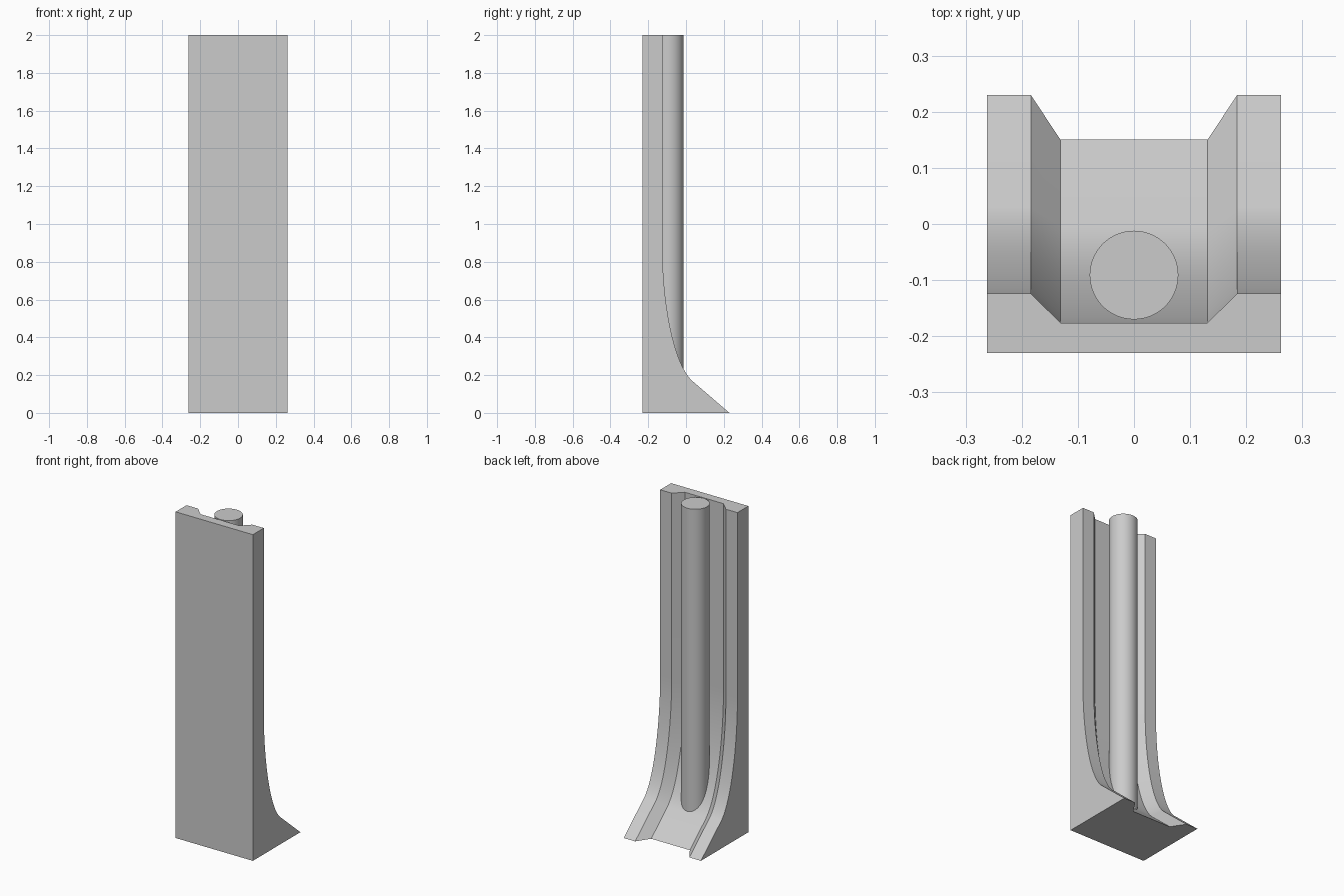
import bpy, bmesh, math
from mathutils import Vector

cube = bpy.data.objects.get("Cube")
if cube:
    bpy.data.objects.remove(cube, do_unlink=True)

# Single grey material
grey = bpy.data.materials.new("light_grey")
grey.use_nodes = True
colour = (0.6, 0.6, 0.6, 1)
grey.diffuse_color = colour
grey.node_tree.nodes["Principled BSDF"].inputs["Base Color"].default_value = colour

HALF_W, LIP_X, FLOOR_X = 0.262, 0.184, 0.131
FRONT_Y, DEPTH, HEIGHT = -0.23, 0.052, 2.0


def finish(obj, angle):
    obj.data.materials.append(grey)
    bpy.ops.object.select_all(action='DESELECT')
    obj.select_set(True)
    bpy.context.view_layer.objects.active = obj
    bpy.ops.object.shade_smooth_by_angle(angle=math.radians(angle))


# Side profile (y, z): straight wall, flared curve, straight ramp
ctrl = [Vector(p) for p in ((-0.124, 0.86), (-0.124, 0.6), (-0.07, 0.27), (0.03, 0.172))]
STEPS = 32
path = [Vector((-0.124, HEIGHT))]
for i in range(STEPS + 1):
    t = i / STEPS
    weights = ((1 - t) ** 3, 3 * t * (1 - t) ** 2, 3 * t * t * (1 - t), t ** 3)
    path.append(sum((p * w for p, w in zip(ctrl, weights)), Vector((0, 0))))
path.append(Vector((0.23, 0.0)))

# Channel cross-section (x, sunk depth), swept down the profile
section = [(-HALF_W, 0), (-LIP_X, 0), (-FLOOR_X, 1), (FLOOR_X, 1), (LIP_X, 0), (HALF_W, 0)]
bm = bmesh.new()
rings = []
for i, p in enumerate(path):
    tangent = (path[min(i + 1, len(path) - 1)] - path[max(i - 1, 0)]).normalized()
    inward = Vector((tangent.y, -tangent.x)) * DEPTH
    if i in (0, len(path) - 1):          # keep the end cuts horizontal
        inward = Vector((-DEPTH / abs(tangent.y), 0))
    rings.append([bm.verts.new((x, p.x + inward.x * d, p.y + inward.y * d)) for x, d in section])
for a, b in zip(rings, rings[1:]):
    for j in range(len(section) - 1):
        bm.faces.new((a[j], a[j + 1], b[j + 1], b[j]))

# Flat front, sides, top and bottom close the body
tl, tr, bl, br = [bm.verts.new((x, FRONT_Y, z)) for z in (HEIGHT, 0) for x in (-HALF_W, HALF_W)]
bm.faces.new((tl, tr, br, bl))
bm.faces.new([tl] + rings[0] + [tr])
bm.faces.new([bl] + rings[-1] + [br])
bm.faces.new([tl] + [r[0] for r in rings] + [bl])
bm.faces.new([tr] + [r[-1] for r in rings] + [br])
bmesh.ops.recalc_face_normals(bm, faces=bm.faces)
mesh = bpy.data.meshes.new("channel_body")
bm.to_mesh(mesh)
bm.free()
body = bpy.data.objects.new("channel_body", mesh)
bpy.context.collection.objects.link(body)
finish(body, 30)

# Upright rod standing in the channel, its foot buried in the ramp
ROD_BASE = 0.1
bpy.ops.mesh.primitive_cylinder_add(vertices=64, radius=0.079, depth=HEIGHT - ROD_BASE,
                                    location=(0, -0.091, (HEIGHT + ROD_BASE) / 2))
rod = bpy.context.object
rod.name = "upright_rod"
finish(rod, 30)
